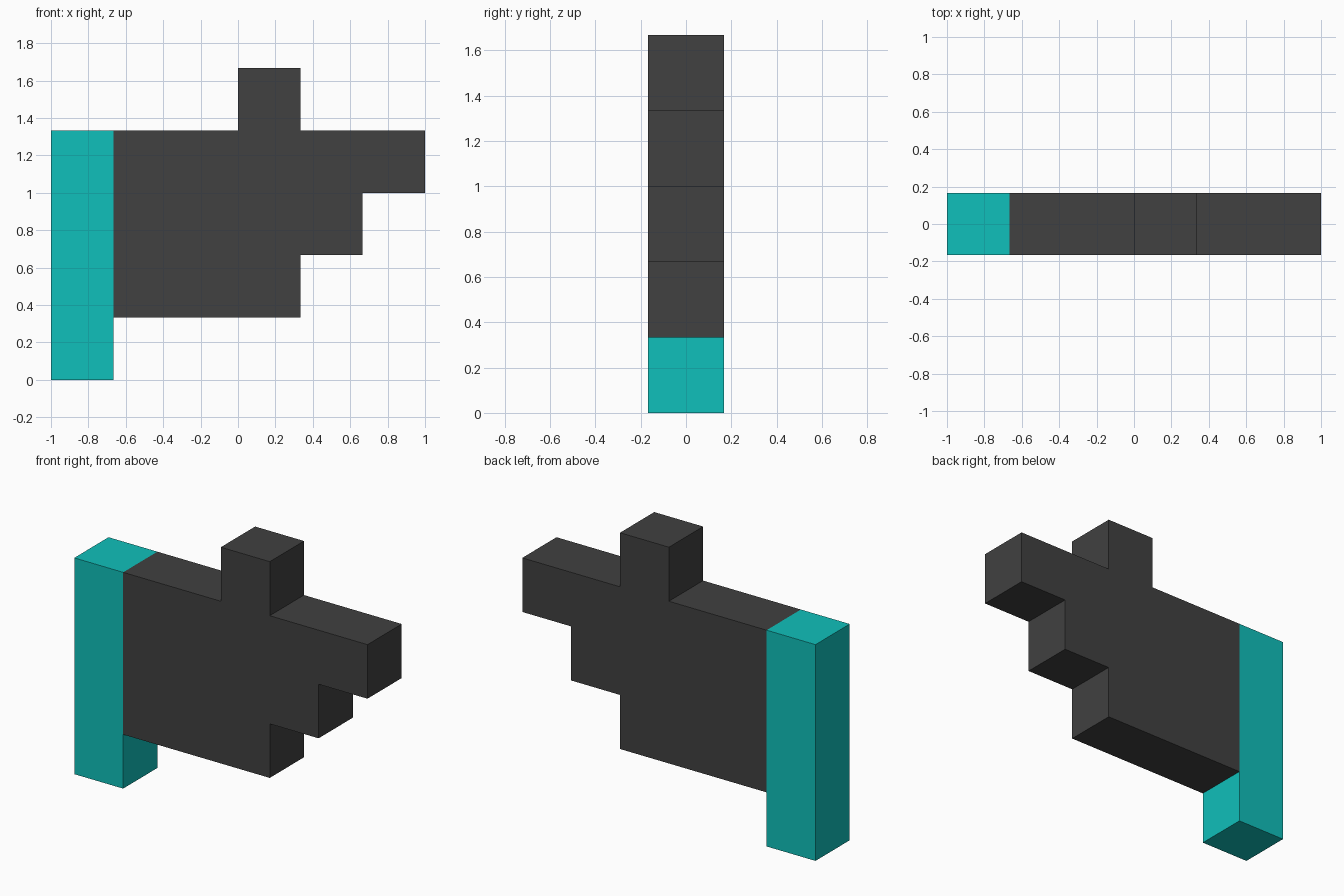
import bpy
import bmesh

cube = bpy.data.objects.get("Cube")
if cube:
    bpy.data.objects.remove(cube, do_unlink=True)

U = 1 / 3  # width of one block


def make_material(name, color):
    mat = bpy.data.materials.new(name)
    mat.use_nodes = True
    mat.diffuse_color = color
    bsdf = next(n for n in mat.node_tree.nodes if n.type == "BSDF_PRINCIPLED")
    bsdf.inputs["Base Color"].default_value = color
    return mat


def extrude_profile(name, profile, mat):
    """Extrude an x-z outline, given in blocks, to one block of depth along y."""
    bm = bmesh.new()
    face = bm.faces.new([bm.verts.new((x * U, -U / 2, z * U)) for x, z in profile])
    result = bmesh.ops.extrude_face_region(bm, geom=[face])
    moved = [v for v in result["geom"] if isinstance(v, bmesh.types.BMVert)]
    bmesh.ops.translate(bm, verts=moved, vec=(0, U, 0))
    bmesh.ops.recalc_face_normals(bm, faces=bm.faces)
    mesh = bpy.data.meshes.new(name)
    bm.to_mesh(mesh)
    bm.free()
    mesh.materials.append(mat)
    obj = bpy.data.objects.new(name, mesh)
    bpy.context.collection.objects.link(obj)
    return obj


teal = make_material("teal", (0.005, 0.525, 0.495, 1))
charcoal = make_material("charcoal", (0.052, 0.052, 0.052, 1))

# Upright grip along the right edge
extrude_profile("grip", [(-3, 0), (-2, 0), (-2, 4), (-3, 4)], teal)

# Stepped body with a raised block on top
extrude_profile("stepped_body", [
    (-2, 1), (1, 1), (1, 2), (2, 2), (2, 3), (3, 3),
    (3, 4), (1, 4), (1, 5), (0, 5), (0, 4), (-2, 4),
], charcoal)
